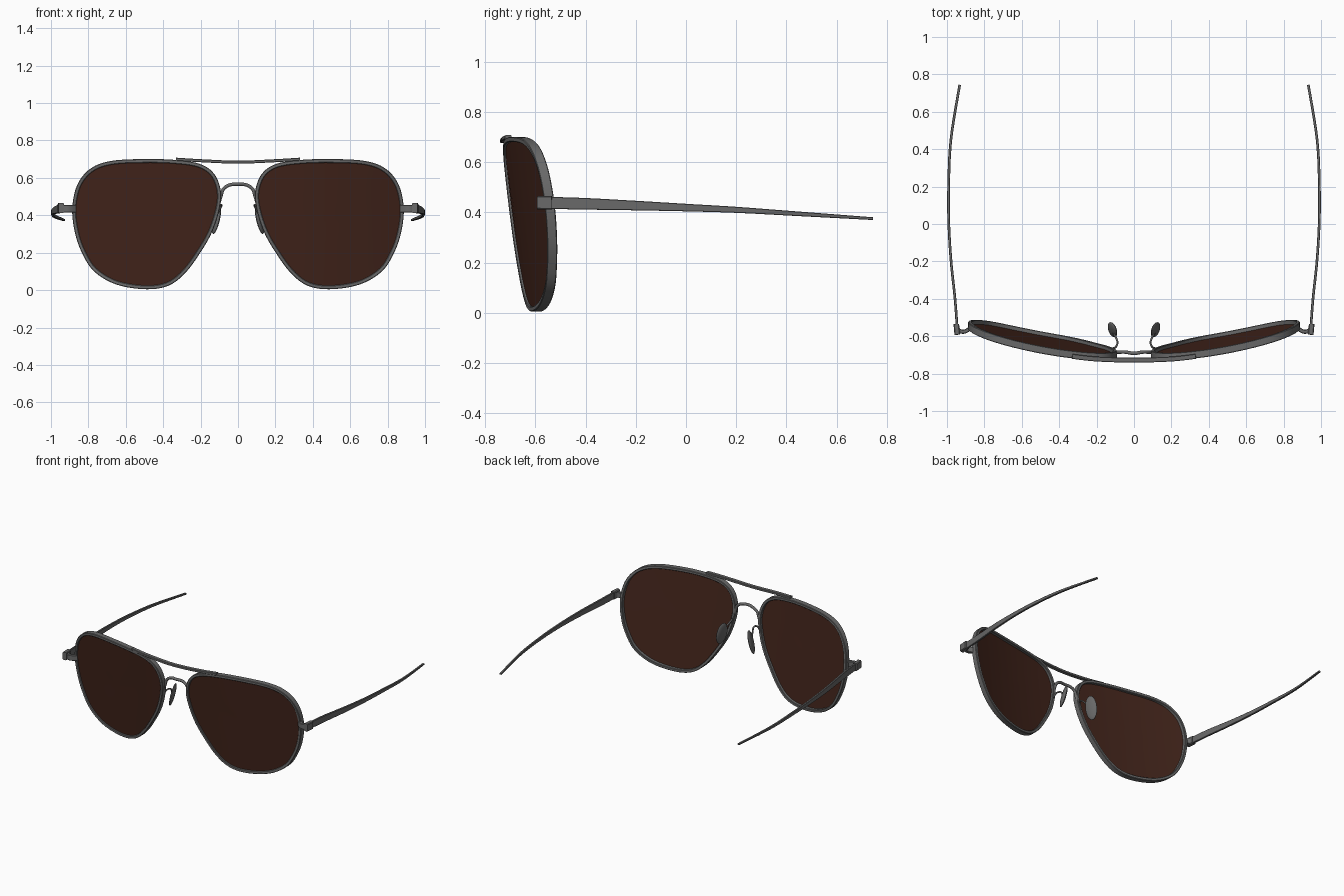
import bpy, bmesh, math
from mathutils import Vector, Matrix

if "Cube" in bpy.data.objects:
    bpy.data.objects.remove(bpy.data.objects["Cube"])

X, Y, Z = Vector((1, 0, 0)), Vector((0, 1, 0)), Vector((0, 0, 1))


def spline(pts, steps, closed=False):
    """Catmull-Rom through points of any dimension."""
    p = [Vector(q) for q in pts]
    n = len(p)
    get = (lambda i: p[i % n]) if closed else (lambda i: p[max(0, min(n - 1, i))])
    out = []
    for i in range(n if closed else n - 1):
        a, b, c, d = (get(i + k) for k in (-1, 0, 1, 2))
        for s in range(steps):
            t = s / steps
            out.append(0.5 * (2 * b + (c - a) * t + (2 * a - 5 * b + 4 * c - d) * t**2
                              + (3 * b - a - 3 * c + d) * t**3))
    return out if closed else out + [p[-1]]


def finish(name, bm, mirror=True, angle=40, mat=None):
    bmesh.ops.recalc_face_normals(bm, faces=bm.faces)
    me = bpy.data.meshes.new(name)
    bm.to_mesh(me)
    bm.free()
    ob = bpy.data.objects.new(name, me)
    bpy.context.collection.objects.link(ob)
    if mat:
        me.materials.append(mat)
    bpy.ops.object.select_all(action='DESELECT')
    ob.select_set(True)
    bpy.context.view_layer.objects.active = ob
    bpy.ops.object.shade_smooth_by_angle(angle=math.radians(angle))
    if mirror:
        ob.modifiers.new("mirror", 'MIRROR').use_mirror_merge = False
    return ob


def sweep(name, path, sizes, up, chamfer=0.15, closed=False, **kw):
    """Chamfered-rectangle section (width, height) swept along a path."""
    bm = bmesh.new()
    n, rings = len(path), []
    for i, p in enumerate(path):
        a = path[(i - 1) % n] if closed else path[max(i - 1, 0)]
        b = path[(i + 1) % n] if closed else path[min(i + 1, n - 1)]
        t = (b - a).normalized()
        side = t.cross(up).normalized()
        u = side.cross(t)
        w, h = sizes[i][0] / 2, sizes[i][1] / 2
        c = 2 * chamfer * min(w, h)
        sec = [(w, h - c), (w - c, h), (c - w, h), (-w, h - c),
               (-w, c - h), (c - w, -h), (w - c, -h), (w, c - h)]
        rings.append([bm.verts.new(p + side * x + u * y) for x, y in sec])
    for i in range(n if closed else n - 1):
        r, q = rings[i], rings[(i + 1) % n]
        for k in range(8):
            bm.faces.new((r[k], r[k - 1], q[k - 1], q[k]))
    if not closed:
        bm.faces.new(rings[0])
        bm.faces.new(rings[-1])
    return finish(name, bm, **kw)


def wire(name, pts, r, up, **kw):
    path = spline(pts, 6)
    return sweep(name, path, [(2 * r, 2 * r)] * len(path), up, chamfer=0.29, angle=50, **kw)


def front_y(x, z):
    """Tilted, wrapped front surface of the glasses."""
    return -0.66 - 0.115 * z + 0.19 * x * x


brown = bpy.data.materials.new("lens_brown")
brown.diffuse_color = (0.055, 0.018, 0.011, 1)
brown.use_nodes = True
brown.node_tree.nodes["Principled BSDF"].inputs["Base Color"].default_value = brown.diffuse_color
metal = bpy.data.materials.new("dark_metal")
metal.diffuse_color = (0.14, 0.14, 0.14, 1)
metal.use_nodes = True
metal.node_tree.nodes["Principled BSDF"].inputs["Base Color"].default_value = metal.diffuse_color

# lens outline (outer edge of rim, right side)
outline = [(.50, .70), (.68, .69), (.79, .65), (.86, .565), (.887, .44), (.873, .31), (.835, .20),
           (.77, .10), (.65, .03), (.49, .005), (.37, .025), (.28, .095), (.20, .205), (.14, .31),
           (.10, .43), (.091, .53), (.125, .622), (.20, .674), (.33, .695)]
loop = spline(outline, 5, closed=True)
CX, CZ = .49, .36


def scaled(f):
    return [(CX + (p.x - CX) * f, CZ + (p.y - CZ) * f) for p in loop]


# rims
path = [Vector((x, front_y(x, z) + .02, z)) for x, z in scaled(.973)]
sweep("rim", path, [(.02, .04)] * len(path), Y, closed=True, mat=metal)

# lenses: concentric rings on the front surface, thin solid
bm = bmesh.new()
edges = []
for off in (.010, .020):
    mid = bm.verts.new((CX, front_y(CX, CZ) + off, CZ))
    prev = None
    for f in (.2, .4, .6, .8, .965):
        ring = [bm.verts.new((x, front_y(x, z) + off, z)) for x, z in scaled(f)]
        for k in range(len(ring)):
            if prev:
                bm.faces.new((ring[k], ring[k - 1], prev[k - 1], prev[k]))
            else:
                bm.faces.new((ring[k], ring[k - 1], mid))
        prev = ring
    edges.append(prev)
for k in range(len(edges[0])):
    bm.faces.new((edges[0][k], edges[0][k - 1], edges[1][k - 1], edges[1][k]))
finish("lens", bm, mat=brown)

# top brow bar
path = spline([(-.33, -.708, .700), (-.2, -.722, .692), (0, -.728, .684),
               (.2, -.722, .692), (.33, -.708, .700)], 6)
sweep("brow_bar", path, [(.026, .016)] * len(path), Z, mirror=False, mat=metal)

# arched nose bridge
half = [(.105, .455), (.092, .50), (.078, .54), (.045, .562)]
pts = [(-x, -.685, z) for x, z in half] + [(0, -.692, .567)] + [(x, -.685, z) for x, z in half[::-1]]
wire("nose_bridge", pts, .009, Y, mirror=False, mat=metal)

# nose pad arms
wire("nose_pad_arm", [(.118, -.665, .415), (.10, -.66, .45), (.088, -.635, .455),
                      (.098, -.605, .43), (.118, -.57, .385)], .005, X, mat=metal)

# nose pads
bm = bmesh.new()
bmesh.ops.create_uvsphere(bm, u_segments=24, v_segments=14, radius=1, matrix=(
    Matrix.Translation((.115, -.565, .38)) @ Matrix.Rotation(math.radians(-20), 4, 'Z')
    @ Matrix.Rotation(math.radians(-13), 4, 'Y') @ Matrix.Diagonal((.013, .042, .082, 1))))
finish("nose_pad", bm, mat=metal)

# end pieces wrapping from rim to hinge
path = spline([(.872, -.555, .435), (.905, -.575, .435), (.935, -.57, .436), (.95, -.54, .438)], 5)
sweep("end_piece", path, [(.022, .04)] * len(path), Z, mat=metal)

# hinge blocks
path = [Vector((.945, -.592, .439)), Vector((.95, -.535, .438))]
sweep("hinge", path, [(.03, .054)] * 2, Z, mat=metal)

# temples: tapering bowed arms (x, y, z, height)
prof = spline([(.945, -.56, .438, .048), (.957, -.4, .434, .046), (.978, -.2, .427, .038),
               (.990, 0, .419, .030), (.991, .2, .410, .024), (.979, .45, .394, .018),
               (.932, .744, .375, .011)], 6)
sweep("temple", [Vector(p[:3]) for p in prof], [(.014, p[3]) for p in prof], Z, mat=metal)
